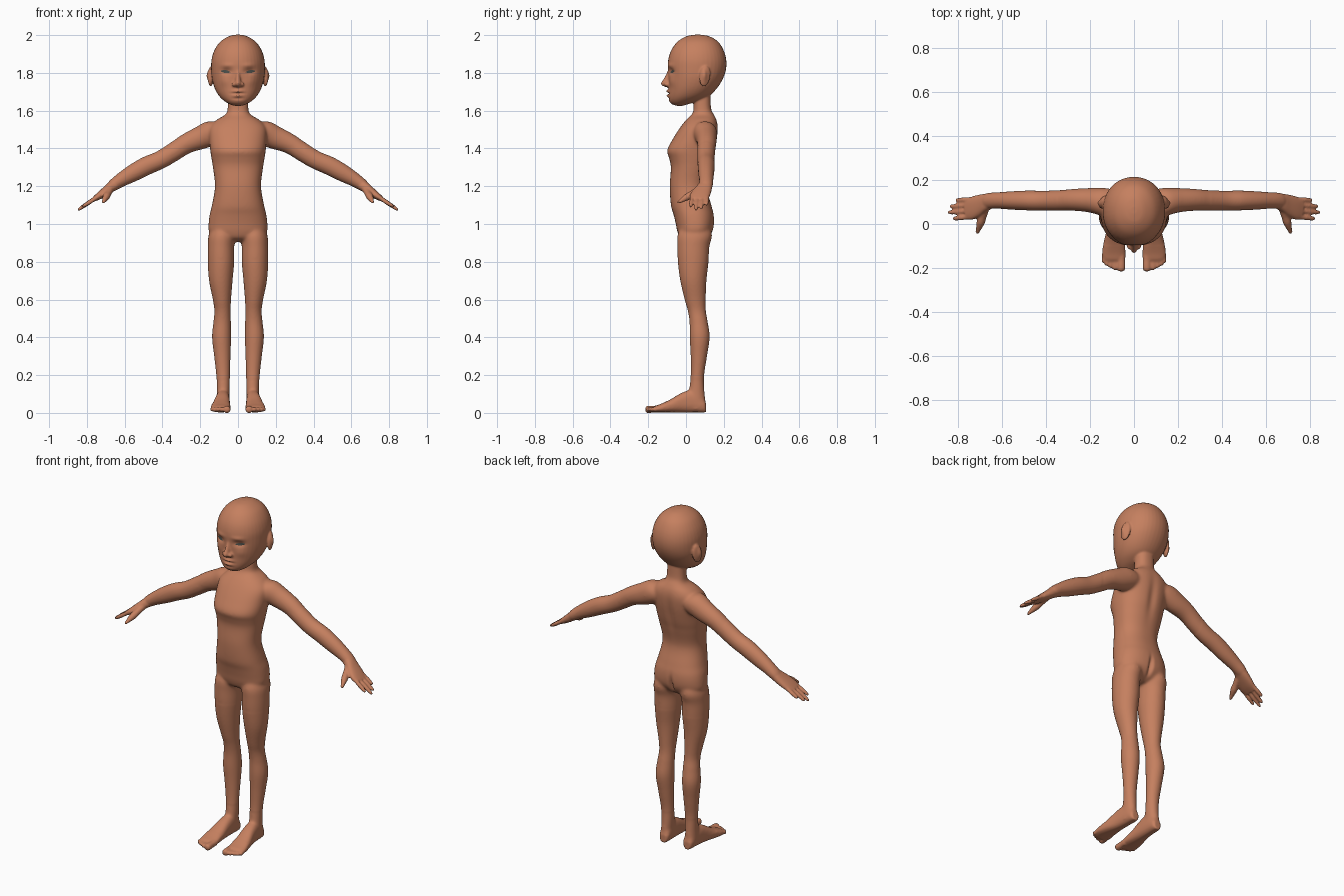
import bpy, bmesh, math
from mathutils import Vector as V, Matrix

bm = bmesh.new()


def spline(rows, steps=5):
    """Catmull-Rom interpolation of rows of numbers."""
    out = []
    for i in range(len(rows) - 1):
        a, b, c, d = rows[max(i - 1, 0)], rows[i], rows[i + 1], rows[min(i + 2, len(rows) - 1)]
        for k in range(steps):
            t = k / steps
            out.append([0.5 * (2 * q + (r - p) * t + (2 * p - 5 * q + 4 * r - w) * t * t
                               + (3 * q - p - 3 * r + w) * t ** 3) for p, q, r, w in zip(a, b, c, d)])
    return out + [list(rows[-1])]


def loft(rows, u, v, mirror=False, power=2.0, n=40):
    """Closed tube; row = (x, y, z, radius along u, radius along v)."""
    for s in ((1, -1) if mirror else (1,)):
        rings = []
        for x, y, z, a, b in spline(rows):
            ring = []
            for k in range(n):
                t = 2 * math.pi * k / n
                c, d = math.cos(t), math.sin(t)
                c = math.copysign(abs(c) ** (2 / power), c) * max(a, 0.002)
                d = math.copysign(abs(d) ** (2 / power), d) * max(b, 0.002)
                p = V((x, y, z)) + u * c + v * d
                ring.append(bm.verts.new((p.x * s, p.y, p.z)))
            rings.append(ring)
        for r, q in zip(rings, rings[1:]):
            for k in range(n):
                bm.faces.new((r[k], r[(k + 1) % n], q[(k + 1) % n], q[k]))
        bm.faces.new(rings[0][::-1])
        bm.faces.new(rings[-1])


X, Y, Z = V((1, 0, 0)), V((0, 1, 0)), V((0, 0, 1))


def upright(rows, **kw):
    """Vertical part; row = (z, centre x, half width, front y, back y)."""
    loft([(c, (f + b) / 2, z, w, (b - f) / 2) for z, c, w, f, b in rows], X, Y, **kw)


def finger(p, q, r0, r1):
    """Round-ended digit from p to q, on both sides."""
    p, q = V(p), V(q)
    d = (q - p).normalized()
    u = d.cross(Z).normalized()
    prof = ((0, r0), (0.35, r0 * 0.95), (0.55, r0), (0.85, r1), (0.95, r1 * 0.75), (1, r1 * 0.2))
    loft([(*(p.lerp(q, t)), r, r) for t, r in prof], u, d.cross(u), mirror=True, n=16)


def ball(c, size, rot=0.0):
    for s in (1, -1):
        m = Matrix.Translation((c[0] * s, c[1], c[2])) @ Matrix.Rotation(rot * s, 4, 'Z') \
            @ Matrix.Rotation(-0.15, 4, 'X') @ Matrix.Diagonal((*size, 1))
        bmesh.ops.create_uvsphere(bm, u_segments=24, v_segments=16, radius=1, matrix=m)


# torso and neck
upright([(.905, 0, .07, .01, .08), (.925, 0, .12, -.03, .115), (.96, 0, .154, -.046, .14),
         (1.0, 0, .156, -.054, .149), (1.05, 0, .15, -.066, .147), (1.1, 0, .138, -.08, .134),
         (1.2, 0, .122, -.086, .11), (1.3, 0, .133, -.08, .13), (1.35, 0, .141, -.09, .145),
         (1.39, 0, .147, -.1, .155), (1.45, 0, .152, -.07, .166), (1.51, 0, .15, -.032, .17),
         (1.55, 0, .115, .0, .163), (1.58, 0, .066, .03, .148), (1.61, 0, .055, .04, .133),
         (1.68, 0, .052, .04, .13), (1.73, 0, .05, .04, .13)], power=2.3)
# legs
upright([(1.0, .08, .05, -.02, .12), (.94, .086, .07, -.045, .138), (.88, .09, .07, -.046, .124),
         (.8, .09, .07, -.043, .119), (.7, .091, .062, -.03, .108), (.6, .085, .048, -.007, .104),
         (.54, .082, .043, .01, .105), (.48, .084, .046, .019, .115), (.4, .087, .05, .02, .125),
         (.3, .083, .043, .025, .111), (.2, .079, .036, .025, .096), (.12, .078, .034, .015, .098),
         (.06, .08, .033, 0, .103), (.02, .08, .03, 0, .1)], mirror=True)
# feet, lofted from heel to ball
foot = [(.106, .078, .018, .05), (.09, .078, .03, .08), (.03, .08, .036, .115), (-.02, .083, .04, .105),
        (-.08, .089, .048, .07), (-.13, .092, .053, .046), (-.16, .091, .05, .035), (-.175, .09, .042, .025)]
loft([(c, y, h / 2 + .003, w, h / 2) for y, c, w, h in foot], X, Z, mirror=True, power=2.5)
# toes
for x, y, r in ((.057, -.216, .019), (.085, -.21, .012), (.105, -.2, .011), (.122, -.19, .011), (.136, -.177, .01)):
    finger((x, -.14, .022), (x + .002, y, .017), r, r)
# arms
loft([(.07, .1, 1.495, .05, .045), (.13, .1, 1.485, .064, .066), (.2, .108, 1.455, .056, .062),
      (.275, .11, 1.424, .05, .053), (.34, .107, 1.382, .047, .05), (.41, .106, 1.34, .045, .048),
      (.48, .107, 1.31, .045, .049), (.55, .107, 1.273, .042, .046), (.62, .107, 1.233, .037, .037),
      (.665, .105, 1.203, .036, .03), (.69, .1, 1.185, .03, .02)], Y, V((.48, 0, .88)), mirror=True)
# palms
loft([(.64, .105, 1.215, .03, .026), (.67, .098, 1.197, .04, .027), (.7, .085, 1.174, .049, .024),
      (.735, .073, 1.149, .053, .019), (.765, .068, 1.129, .047, .012)], Y, V((.57, 0, .82)),
     mirror=True, power=2.4)
# fingers and thumb
for i, (tx, tz) in enumerate(((.825, 1.09), (.849, 1.073), (.84, 1.081), (.813, 1.1))):
    finger((.735, .034 + .026 * i, 1.149), (tx, .024 + .028 * i, tz), .0115, .0095)
finger((.675, .075, 1.185), (.715, -.045, 1.112), .019, .011)
# head
upright([(2.002, 0, .015, .045, .08), (1.993, 0, .05, .0, .125), (1.965, 0, .094, -.045, .17),
         (1.92, 0, .125, -.078, .199), (1.87, 0, .14, -.094, .213), (1.82, 0, .142, -.096, .212),
         (1.77, 0, .138, -.093, .196), (1.72, 0, .124, -.093, .165), (1.68, 0, .102, -.094, .125),
         (1.652, 0, .074, -.09, .07), (1.634, 0, .044, -.074, .01), (1.625, 0, .015, -.045, -.02)],
        power=2.1)
# nose
upright([(1.84, 0, .01, -.09, -.05), (1.8, 0, .012, -.102, -.05), (1.765, 0, .016, -.121, -.05),
         (1.745, 0, .019, -.133, -.05), (1.732, 0, .016, -.126, -.05), (1.724, 0, .009, -.105, -.05)], n=20)
ball((.02, -.1, 1.739), (.013, .016, .012))
# ears
ball((.143, .1, 1.782), (.013, .03, .055), .3)

# fuse everything into one skin
bmesh.ops.recalc_face_normals(bm, faces=bm.faces)
mesh = bpy.data.meshes.new("body")
bm.to_mesh(mesh)
bm.free()
body = bpy.data.objects.new("body", mesh)
bpy.context.collection.objects.link(body)
bpy.context.view_layer.objects.active = body
body.select_set(True)
rem = body.modifiers.new("fuse", 'REMESH')
rem.mode, rem.voxel_size = 'VOXEL', .0055
bpy.ops.object.modifier_apply(modifier="fuse")

# soften joints more than hands, feet and face
group = body.vertex_groups.new(name="joints")
group.add([v.index for v in body.data.vertices
           if abs(v.co.x) < .35 and (.8 < v.co.z < 1.61 or .05 < v.co.z < .18 and v.co.y > -.1)], 1, 'REPLACE')
for name, count, vg in (("joint", 25, "joints"), ("skin", 3, "")):
    sm = body.modifiers.new(name, 'SMOOTH')
    sm.factor, sm.iterations, sm.vertex_group = .5, count, vg
    bpy.ops.object.modifier_apply(modifier=name)

# sculpted face and body details: centre, spread, push
bumps = [((.062, -.085, 1.808), (.03, .05, .016), (0, .013, 0)),      # eye sockets
         ((.06, -.09, 1.84), (.035, .04, .012), (0, -.005, 0)),       # brows
         ((.075, -.08, 1.755), (.03, .05, .025), (0, -.005, 0)),      # cheeks
         ((0, -.1, 1.703), (.026, .04, .007), (0, -.012, 0)),         # upper lip
         ((0, -.1, 1.679), (.022, .04, .007), (0, -.010, 0)),         # lower lip
         ((0, -.1, 1.691), (.03, .04, .004), (0, .008, 0)),           # mouth line
         ((0, -.1, 1.664), (.03, .04, .006), (0, .004, 0)),           # chin crease
         ((.157, .098, 1.787), (.009, .013, .028), (-.009, 0, 0)),    # ear hollows
         ((0, .15, .97), (.012, .05, .05), (0, -.018, 0)),            # seat cleft
         ((0, .17, 1.38), (.025, .05, .12), (0, -.01, 0))]            # spine
for v in body.data.vertices:
    p = V((abs(v.co.x), v.co.y, v.co.z))
    for c, r, push in bumps:
        e = sum(((p[i] - c[i]) / r[i]) ** 2 for i in range(3))
        if e < 9:
            w = math.exp(-e)
            v.co += V((math.copysign(push[0], v.co.x), push[1], push[2])) * w
bpy.ops.object.shade_smooth()


def colour(ob, name, rgb):
    m = bpy.data.materials.new(name)
    m.diffuse_color = (*rgb, 1)
    ob.data.materials.clear()
    ob.data.materials.append(m)


colour(body, "warm brown skin", (.56, .215, .115))

# eyes: thin almond plates draped on the sockets
bpy.context.view_layer.update()
bm = bmesh.new()
for s in (1, -1):
    cols = []
    for i in range(15):
        t = i / 7 - 1
        h = .0075 * (1 - t * t) + .0003
        col = []
        for k in (-1, -.5, 0, .5, 1):
            x, z = s * (.066 + .026 * t), 1.807 + .003 * t + h * k
            hit, loc, _, _ = body.ray_cast((x, -1, z), (0, 1, 0))
            y = loc.y if hit else -.07
            col.append(bm.verts.new((x, y - .002 - .002 * (1 - k * k) * (1 - t * t), z)))
        cols.append(col)
    for a, b in zip(cols, cols[1:]):
        for k in range(4):
            f = (a[k], b[k], b[k + 1], a[k + 1])
            bm.faces.new(f if s > 0 else f[::-1])
me = bpy.data.meshes.new("eyes")
bm.to_mesh(me)
bm.free()
eyes = bpy.data.objects.new("eyes", me)
bpy.context.collection.objects.link(eyes)
for p in me.polygons:
    p.use_smooth = True
colour(eyes, "dark grey eye", (.075, .08, .07))
